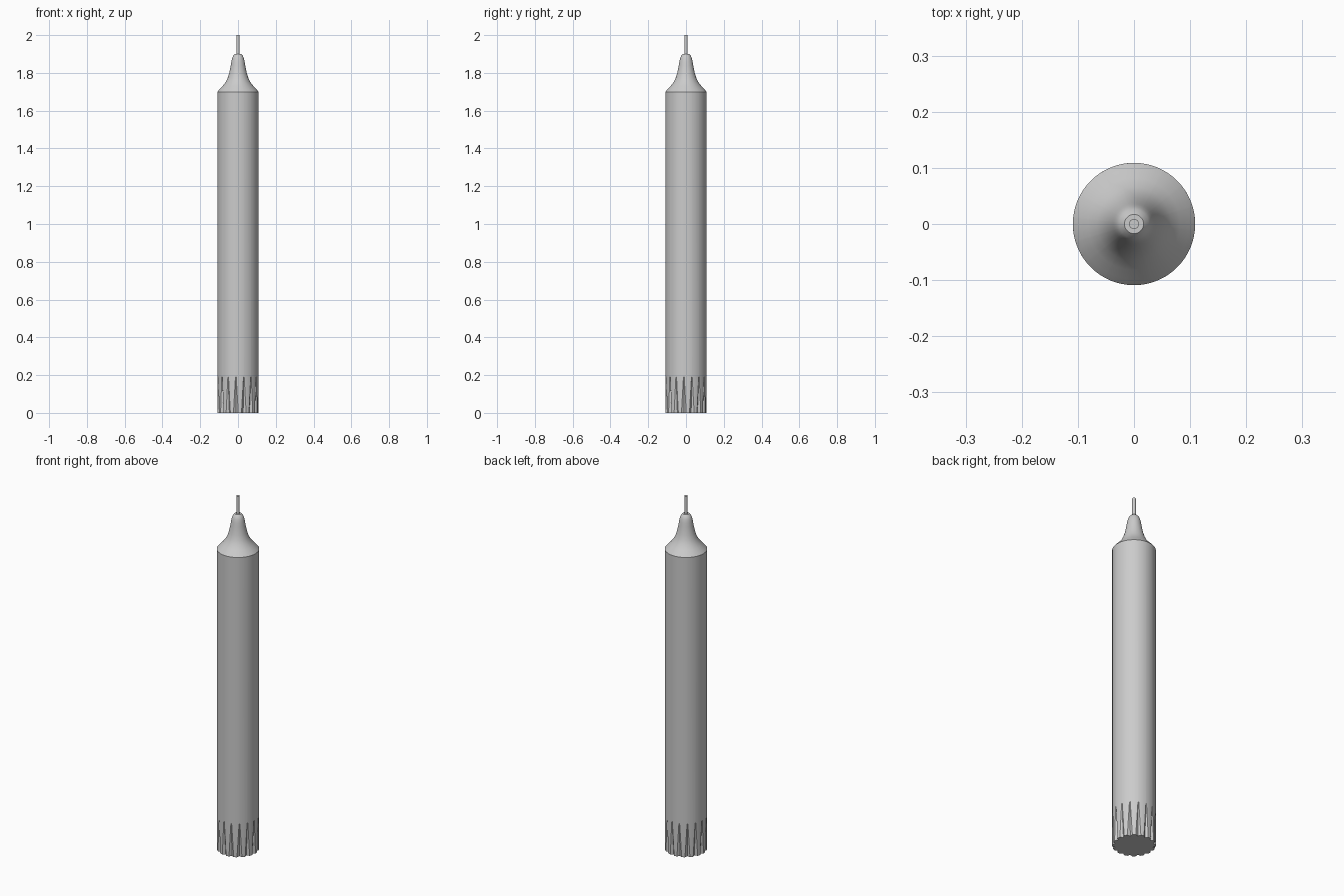
import bpy, bmesh
from math import sin, cos, tau, radians

if "Cube" in bpy.data.objects:
    bpy.data.objects.remove(bpy.data.objects["Cube"])

FLUTES = 16
SECTOR = tau / FLUTES
OFFSET = radians(-96)


def ring(bm, r, z, w=0.05, depth=0.0):
    """One cross-section; w is the half width of each groove in sectors."""
    verts = []
    for i in range(FLUTES):
        cols = [(-w, 0), (0, depth), (w, 0)]
        cols += [(w + (1 - 2 * w) * k / 4, 0) for k in (1, 2, 3)]
        for t, d in cols:
            a = OFFSET + (i + t) * SECTOR
            verts.append(bm.verts.new(((r - d) * cos(a), (r - d) * sin(a), z)))
    return verts


# Candle body: fluted foot, straight shaft, concave shoulder, rounded tip
bm = bmesh.new()
rings = [ring(bm, 0.109, 0.0, 0.3, 0.013), ring(bm, 0.109, 0.19)]
profile = [(0.109, 1.7), (0.098, 1.713), (0.082, 1.73), (0.066, 1.75),
           (0.055, 1.772), (0.047, 1.797), (0.042, 1.82), (0.038, 1.84),
           (0.035, 1.86), (0.031, 1.877), (0.026, 1.89), (0.017, 1.9)]
rings += [ring(bm, r, z) for r, z in profile]
for a, b in zip(rings, rings[1:]):
    n = len(a)
    for j in range(n):
        k = (j + 1) % n
        bm.faces.new((a[j], a[k], b[k], b[j]))
bm.faces.new(rings[0][::-1])
bm.faces.new(rings[-1])
bmesh.ops.recalc_face_normals(bm, faces=bm.faces[:])
mesh = bpy.data.meshes.new("candle_body")
bm.to_mesh(mesh)
bm.free()
body = bpy.data.objects.new("candle_body", mesh)
bpy.context.collection.objects.link(body)

# Wick
bpy.ops.mesh.primitive_cylinder_add(vertices=24, radius=0.009, depth=0.11,
                                    location=(0, 0, 1.945))
wick = bpy.context.object
wick.name = "wick"

for ob in (body, wick):
    bpy.ops.object.select_all(action='DESELECT')
    ob.select_set(True)
    bpy.context.view_layer.objects.active = ob
    bpy.ops.object.shade_smooth_by_angle(angle=radians(25))
